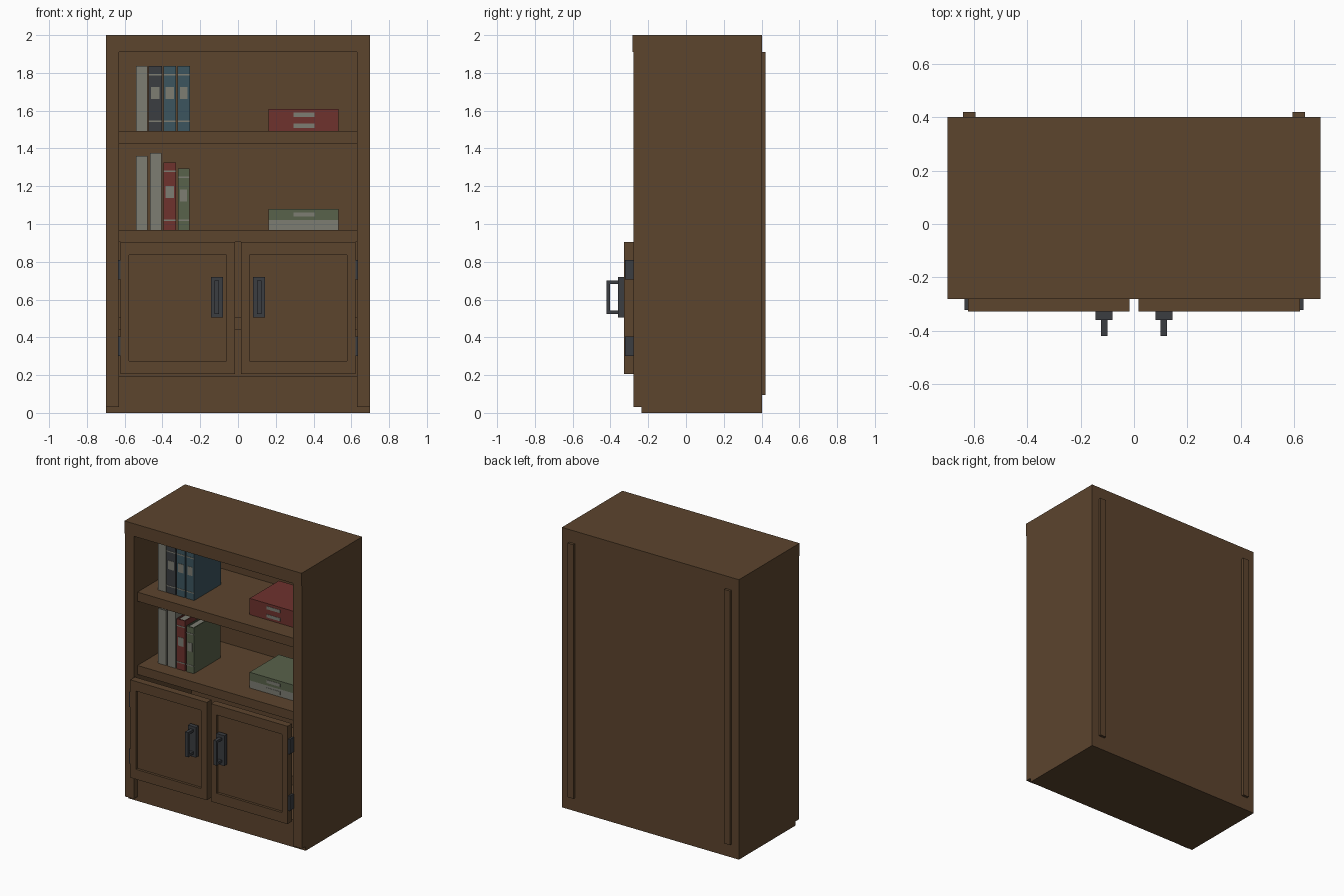
import bpy, bmesh

if "Cube" in bpy.data.objects:
    bpy.data.objects.remove(bpy.data.objects["Cube"])


def material(name, rgb):
    m = bpy.data.materials.new(name)
    m.diffuse_color = (*rgb, 1)
    m.use_nodes = True
    m.node_tree.nodes["Principled BSDF"].inputs["Base Color"].default_value = m.diffuse_color
    return m


WOOD = material("dark wood", (0.107, 0.058, 0.027))
METAL = material("dark metal", (0.043, 0.047, 0.053))
PALE = material("pale grey", (0.205, 0.205, 0.170))
TEAL = material("teal", (0.045, 0.091, 0.114))
RED = material("dull red", (0.156, 0.032, 0.027))
GREEN = material("dull green", (0.098, 0.122, 0.069))


def finish(name, bm, mats):
    bmesh.ops.recalc_face_normals(bm, faces=bm.faces)
    mesh = bpy.data.meshes.new(name)
    bm.to_mesh(mesh)
    bm.free()
    for m in mats:
        mesh.materials.append(m)
    ob = bpy.data.objects.new(name, mesh)
    bpy.context.collection.objects.link(ob)
    return ob


def add_box(bm, x, y, z, index=0):
    """Add a box given (min, max) on each axis."""
    verts = bmesh.ops.create_cube(bm, size=1)["verts"]
    for v in verts:
        v.co = [(lo + hi) / 2 + c * (hi - lo) for c, (lo, hi) in zip(v.co, (x, y, z))]
    for f in {f for v in verts for f in v.link_faces}:
        f.material_index = index
    return verts


def box(name, x, y, z, mat=WOOD):
    bm = bmesh.new()
    add_box(bm, x, y, z)
    return finish(name, bm, [mat])


def span(s, a, b):
    """Range a..b mirrored to side s."""
    return tuple(sorted((s * a, s * b)))


# Carcass
FRONT, BACK = -0.235, 0.402
box("top_panel", (-0.7, 0.7), (FRONT, BACK), (1.93, 2.0))
box("top_rail", (-0.7, 0.7), (-0.282, FRONT), (1.91, 2.0))
box("base", (-0.63, 0.63), (FRONT, BACK), (0, 0.194))
box("back_panel", (-0.63, 0.63), (0.375, BACK), (0.194, 1.93))
for name, lo, hi in (("upper_shelf", 1.427, 1.492), ("middle_shelf", 0.904, 0.968),
                     ("cabinet_shelf", 0.44, 0.505)):
    box(name, (-0.63, 0.63), (FRONT, 0.375), (lo, hi))


def door(name, s):
    """Slab with a recessed front panel."""
    bm = bmesh.new()
    x = span(s, 0.016, 0.622)
    add_box(bm, x, (-0.329, -0.277), (0.205, 0.904))
    front = min(bm.faces, key=lambda f: f.calc_center_median().y)
    bmesh.ops.inset_region(bm, faces=[front], thickness=0.063)
    inner = bmesh.ops.extrude_face_region(bm, geom=[front])["geom"]
    bmesh.ops.delete(bm, geom=[front], context="FACES_ONLY")
    for v in inner:
        if isinstance(v, bmesh.types.BMVert):
            v.co.y += 0.018
    for v in bm.verts:
        if 0.21 < v.co.z < 0.9:
            v.co.z = 0.276 if v.co.z < 0.5 else 0.835
    finish(name, bm, [WOOD])


def handle(name, s):
    """Back plate with a square pull."""
    bm = bmesh.new()
    add_box(bm, span(s, 0.08, 0.144), (-0.36, -0.329), (0.504, 0.72))
    grip = span(s, 0.1, 0.124)
    add_box(bm, grip, (-0.42, -0.402), (0.524, 0.7))
    for z in (0.524, 0.682):
        add_box(bm, grip, (-0.402, -0.36), (z, z + 0.018))
    finish(name, bm, [METAL])


# Mirrored parts
for s, side in ((-1, "left"), (1, "right")):
    box(side + "_side", span(s, 0.63, 0.7), (FRONT, BACK), (0, 1.93))
    box(side + "_front_stile", span(s, 0.63, 0.7), (-0.277, FRONT), (0.03, 1.91))
    box(side + "_back_strip", span(s, 0.595, 0.642), (BACK, 0.42), (0.095, 1.91))
    door(side + "_door", s)
    handle(side + "_handle", s)
    for z, pos in ((0.3, "lower"), (0.705, "upper")):
        box(f"{side}_{pos}_hinge", span(s, 0.62, 0.635), (-0.322, -0.277), (z, z + 0.105), METAL)


def book(name, x, y, z, mat, lying=False, label=None, stripes=()):
    """Spine, two boards and a page block, plus thin spine plates."""
    bm = bmesh.new()
    t = 0.008
    add_box(bm, x, (y[0], y[0] + t), z)
    depth = (y[0] + t, y[1])
    if lying:
        add_box(bm, x, depth, (z[0], z[0] + t))
        add_box(bm, x, depth, (z[1] - t, z[1]))
        add_box(bm, (x[0] + t, x[1] - t), (y[0] + t, y[1] - t), (z[0] + t, z[1] - t), 1)
    else:
        add_box(bm, (x[0], x[0] + t), depth, z)
        add_box(bm, (x[1] - t, x[1]), depth, z)
        add_box(bm, (x[0] + t, x[1] - t), (y[0] + t, y[1] - t), (z[0] + t, z[1] - t), 1)
    plate = (y[0] - 0.002, y[0])
    if label:
        add_box(bm, label[0], plate, label[1], 1)
    for h in stripes:
        add_box(bm, x, plate, (h - 0.004, h + 0.004), 1)
    finish(name, bm, [mat, PALE])


# Standing books: x range, bottom, top, colour, label bottom, stripe heights
standing = (
    (-0.54, -0.478, 1.492, 1.836, PALE, 0, ()),
    (-0.473, -0.403, 1.492, 1.836, METAL, 1.663, (1.79, 1.543)),
    (-0.395, -0.328, 1.492, 1.836, TEAL, 1.663, (1.79, 1.543)),
    (-0.32, -0.255, 1.492, 1.836, TEAL, 1.663, (1.79, 1.543)),
    (-0.54, -0.478, 0.968, 1.36, PALE, 0, ()),
    (-0.467, -0.405, 0.968, 1.377, PALE, 0, ()),
    (-0.395, -0.328, 0.968, 1.326, RED, 1.138, (1.279, 1.02)),
    (-0.318, -0.258, 0.968, 1.294, GREEN, 1.12, (1.247, 1.02)),
)
for i, (x0, x1, z0, z1, mat, lab, stripes) in enumerate(standing):
    label = ((x0 + 0.012, x1 - 0.012), (lab, lab + 0.062)) if lab else None
    book(f"standing_book_{i + 1}", (x0, x1), (-0.13, 0.17), (z0, z1), mat,
         label=label, stripes=stripes)

# Lying books
lying = ((1.492, 1.548, RED), (1.548, 1.608, RED), (0.968, 1.022, PALE), (1.022, 1.08, GREEN))
for i, (z0, z1, mat) in enumerate(lying):
    mid = (z0 + z1) / 2
    book(f"lying_book_{i + 1}", (0.162, 0.533), (-0.1, 0.23), (z0, z1), mat, lying=True,
         label=((0.295, 0.405), (mid - 0.011, mid + 0.011)))
